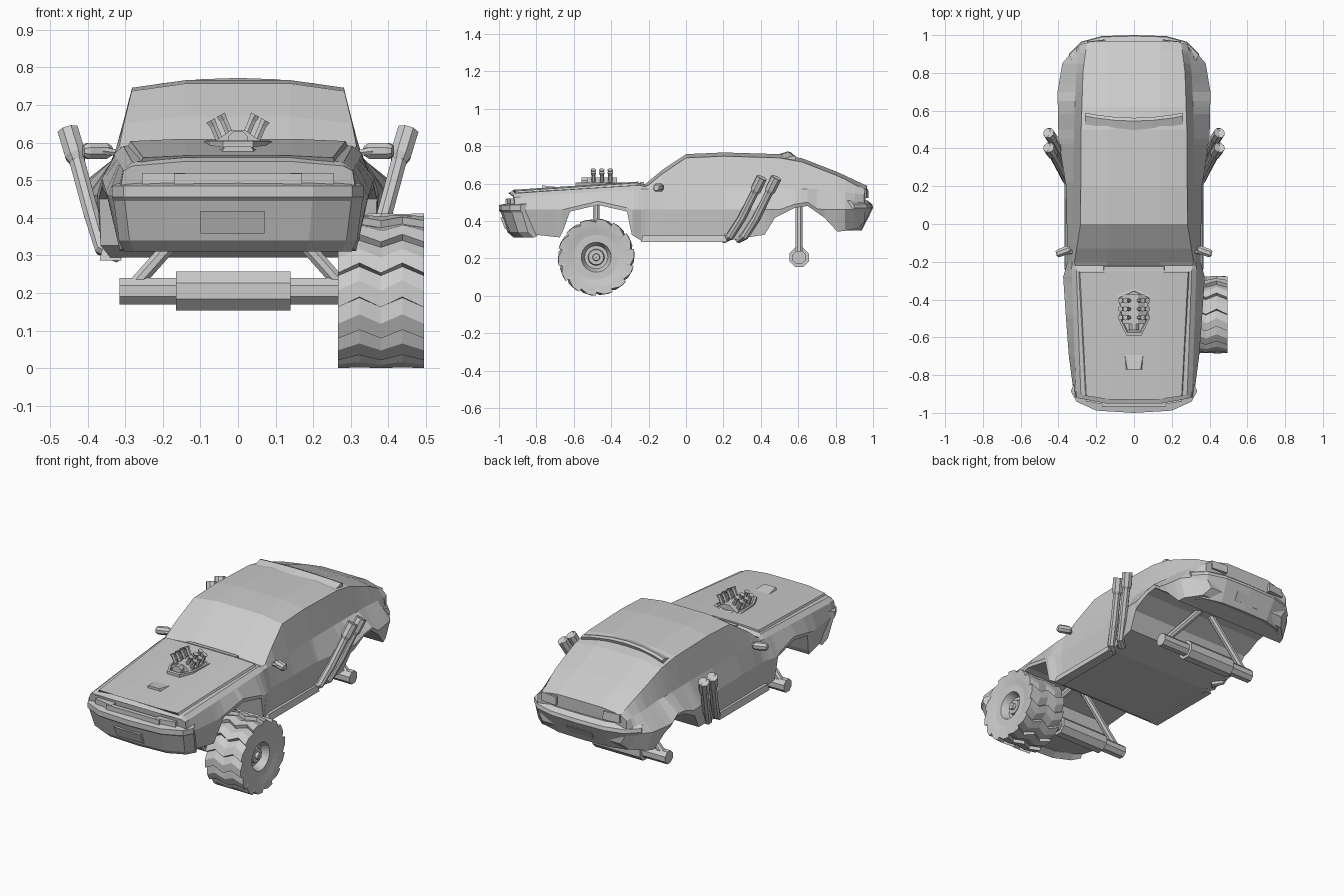
import bpy, bmesh, math
from mathutils import Vector

if "Cube" in bpy.data.objects:
    bpy.data.objects.remove(bpy.data.objects["Cube"])


def mesh(name, verts, faces):
    me = bpy.data.meshes.new(name)
    me.from_pydata([tuple(v) for v in verts], [], faces)
    bm = bmesh.new()
    bm.from_mesh(me)
    bmesh.ops.remove_doubles(bm, verts=bm.verts, dist=1e-5)
    bmesh.ops.recalc_face_normals(bm, faces=bm.faces)
    bm.to_mesh(me)
    bm.free()
    ob = bpy.data.objects.new(name, me)
    bpy.context.collection.objects.link(ob)
    return ob


def loft(name, rings, caps=True, loop=False):
    n, m = len(rings[0]), len(rings)
    faces = [(i * n + j, i * n + (j + 1) % n, (i + 1) % m * n + (j + 1) % n, (i + 1) % m * n + j)
             for i in range(m if loop else m - 1) for j in range(n)]
    if caps:
        faces += [tuple(range(n)), tuple(range((m - 1) * n, m * n))]
    return mesh(name, [v for r in rings for v in r], faces)


def tube(name, path, radii, sides=8):
    """Faceted tube along a path with one radius per point."""
    path = [Vector(p) for p in path]
    rings = []
    for i, p in enumerate(path):
        d = (path[min(i + 1, len(path) - 1)] - path[max(i - 1, 0)]).normalized()
        u = d.cross(Vector((0, 1, 0) if abs(d.y) < .9 else (1, 0, 0))).normalized()
        w = d.cross(u)
        rings.append([p + radii[i] * (u * math.cos(a) + w * math.sin(a))
                      for a in [(k + .5) * math.tau / sides for k in range(sides)]])
    return loft(name, rings)


def box(name, x, y, z, top_in=0, lean=0):
    """Box from ranges; top_in shrinks the upper face, lean shifts it in y."""
    t = top_in
    return loft(name, [[(x[0], y[0], z[0]), (x[1], y[0], z[0]), (x[1], y[1], z[0]), (x[0], y[1], z[0])],
                       [(x[0] + t, y[0] + t + lean, z[1]), (x[1] - t, y[0] + t + lean, z[1]),
                        (x[1] - t, y[1] - t + lean, z[1]), (x[0] + t, y[1] - t + lean, z[1])]])


def wrap(name, plan, rows):
    """Bumper: section rows (inset, z) swept round a mirrored half plan."""
    full = [(-x, y) for x, y in plan[:0:-1]] + plan
    return loft(name, [[(x * (1 - i * 1.2), y * (1 - i), z) for i, z in rows] for x, y in full])


def at(keys, y):
    for (a, p), (b, q) in zip(keys, keys[1:]):
        if y <= b:
            return p + (q - p) * max(0, (y - a) / (b - a))
    return keys[-1][1]


# Body: lines along the length, given as (y, value)
TOP = [(-.96, .55), (-.93, .56), (-.25, .603), (-.22, .595), (-.13, .67), (0, .757), (.2, .766), (.5, .757), (.62, .735), (.8, .665), (.975, .587)]
EDGE_X = [(-.96, .28), (-.25, .305), (-.2, .315), (0, .283), (.5, .28), (.8, .27), (.975, .25)]
BELT_X = [(-.96, .305), (-.25, .33), (.2, .322), (.6, .315), (.8, .305), (.975, .285)]
BELT_Z = [(-.96, .525), (-.25, .57), (.3, .58), (.7, .57), (.975, .54)]
MID_X = [(-.96, .315), (-.7, .345), (-.5, .36), (-.28, .375), (-.2, .352), (.2, .36), (.45, .4), (.7, .405), (.85, .38), (.92, .34), (.975, .285)]
BOT_X = [(-.96, .28), (-.67, .315), (-.6, .355), (-.3, .37), (-.24, .34), (.3, .345), (.5, .395), (.7, .395), (.85, .35), (.975, .25)]
BOT_Z = [(-.96, .42), (-.91, .335), (-.675, .312), (-.66, .34), (-.62, .45), (-.47, .485), (-.315, .45), (-.29, .326), (-.24, .295), (.22, .295), (.42, .326), (.476, .417), (.583, .47), (.65, .48), (.74, .417), (.81, .342), (.94, .36), (.975, .4)]
rings = []
for y in sorted({k for keys in (TOP, MID_X, BOT_Z) for k, _ in keys}):
    t, b = at(TOP, y), at(BOT_Z, y)
    half = [(.14, t), (at(EDGE_X, y), t - (.012 if y < -.2 else .02)), (at(BELT_X, y), at(BELT_Z, y)),
            (at(MID_X, y), max(.46, b + .02)), (at(BOT_X, y), b)]
    ring = half + [(-x, z) for x, z in half[::-1]]
    k = min(1, max(0, (abs(y) - .85) / .1)) * math.copysign(.04 if y < 0 else .025, y)
    rings.append([(x, y - k * (x / .3) ** 2, z) for x, z in ring])
loft("car_body", rings)

# Hood panel, cowl vent, scoop
loft("hood_panel", [[(s * w, y + c * (s * w / .28) ** 2, z + dz) for s, dz in
                     ((-1, -.015), (1, -.015), (.97, .002), (.5, .008), (-.5, .008), (-.97, .002))]
                    for y, w, z, c in ((-.935, .26, .558, .03), (-.255, .295, .602, 0))])
box("cowl_vent", (-.165, .165), (-.25, -.22), (.58, .608), .005)
loft("hood_scoop", [[(-.05, -.77, .56), (.05, -.77, .56), (.035, -.77, .59), (-.035, -.77, .59)],
                    [(-.055, -.68, .57), (.055, -.68, .57), (.05, -.68, .58), (-.05, -.68, .58)]])

# Bumpers, plates, grille and lamps
wrap("front_bumper", [(0, -1), (.2, -.988), (.305, -.94), (.335, -.885)],
     [(.08, .31), (.045, .34), (.01, .445), (0, .455), (0, .485), (.035, .492), (.12, .48), (.12, .33)])
wrap("rear_bumper", [(0, 1), (.17, .995), (.28, .965), (.345, .9)],
     [(.06, .35), (0, .47), (.005, .49), (.03, .51), (.1, .5), (.1, .36)])
box("front_plate", (-.1, .07), (-.968, -.94), (.358, .418), 0, -.024)
box("rear_plate", (-.08, .08), (.92, .957), (.385, .43), 0, .026)
box("grille", (-.17, .17), (-.965, -.94), (.488, .518))
for s in (1, -1):
    loft("headlamp", [[(s * x, y, z), (s * x, y, z + .032), (s * x, -.9, z + .032), (s * x, -.9, z)]
                      for x, y, z in ((.14, -.96, .487), (.255, -.938, .487))])
    loft("tail_lamp", [[(s * x, y, .522), (s * x, y - .003, .57), (s * x, .92, .57), (s * x, .92, .522)]
                       for x, y in ((.15, .977), (.25, .966))])

# Roof spoiler: curved wedge
loft("roof_spoiler", [[(x, y + .4 * x * x, z - .35 * x * x) for y, z in
                       ((.48, .752), (.545, .772), (.562, .766), (.55, .735))]
                      for x in (-.26, -.2, -.1, 0, .1, .2, .26)])

# Engine block through the hood, with angled intake stacks
shield = [(-.04, -.59), (.04, -.59), (.075, -.52), (.09, -.38), (0, -.34), (-.09, -.38), (-.075, -.52)]
loft("engine_surround", [[(x * k, -.46 + (y + .46) * k, z) for x, y in shield]
                         for k, z in ((1, .575), (1, .604), (.88, .606), (.82, .592))])
loft("engine_block", [[(x, y, z) for x, z in ((-.065, .58), (-.06, .605), (-.02, .632), (.02, .632), (.06, .605), (.065, .58))]
                      for y in (-.53, -.37)])
tube("engine_pulley", [(0, -.56, .605), (0, -.53, .605)], [.028, .028])
for s in (1, -1):
    for y in (-.495, -.45, -.405):
        for x, z in ((.018, .622), (.045, .607)):
            tip = Vector((s * (x + .028), y, z + .052))
            tube("intake_stack", [(s * x, y, z - .01), tip - Vector((s * .008, 0, .015)), tip], [.011, .011, .015], 6)

# Side parts: mirrors, sills, twin exhausts
for s in (1, -1):
    tube("mirror_stalk", [(s * .3, -.14, .57), (s * .36, -.155, .578)], [.01, .01], 6)
    tube("mirror", [(s * .338, -.13, .578), (s * .352, -.137, .578), (s * .4, -.155, .578), (s * .412, -.158, .578)],
         [.014, .023, .023, .016])
    a, b = sorted((s * .31, s * .368))
    box("sill", (a, b), (-.24, .22), (.287, .322), .008)
    for d in (0, .078):
        tube("exhaust_pipe", [(s * .32, .2 + d, .302), (s * .36, .235 + d, .318), (s * .39, .295 + d, .41),
                              (s * .432, .373 + d, .565)], [.022] * 4)
        tube("exhaust_tip", [(s * .428, .365 + d, .55), (s * .432, .373 + d, .566), (s * .452, .405 + d, .632),
                             (s * .449, .4 + d, .622)], [.022, .03, .03, .022])

# Axles with slanted struts
for y, name in ((-.48, "front"), (.605, "rear")):
    tube(name + "_axle", [(-.315, y, .205), (.315, y, .205)], [.038] * 2)
    tube(name + "_differential", [(-.165, y, .205), (.14, y, .205)], [.056] * 2)
    for s in (1, -1):
        tube(name + "_strut", [(s * .28, y, .215), (s * .04, y, .485)], [.02] * 2)

# Wheel: one front wheel, stepped zigzag tread, recessed hub
LUGS, step = 14, math.tau / 14
# (x, radius, tread phase or None)
section = [(.3, .001, None), (.3, .07, None), (.275, .09, None), (.272, .16, None), (.266, 0, 0), (.323, 0, .3), (.38, 0, 0),
           (.437, 0, .3), (.495, 0, 0), (.49, .16, None), (.482, .12, None), (.482, .08, None), (.44, .062, None),
           (.44, .044, None), (.458, .04, None), (.458, .02, None), (.475, .018, None), (.475, .001, None)]
rings = []
for i in range(LUGS):
    for off, r_tread in ((.02, .206), (.5, .203), (.98, .187)):
        ring = []
        for x, r, phase in section:
            a = step * (i + off + (phase or 0))
            r = r if phase is None else r_tread
            ring.append((x, -.48 + r * math.sin(a), .206 + r * math.cos(a)))
        rings.append(ring)
loft("front_wheel", rings, caps=False, loop=True)
